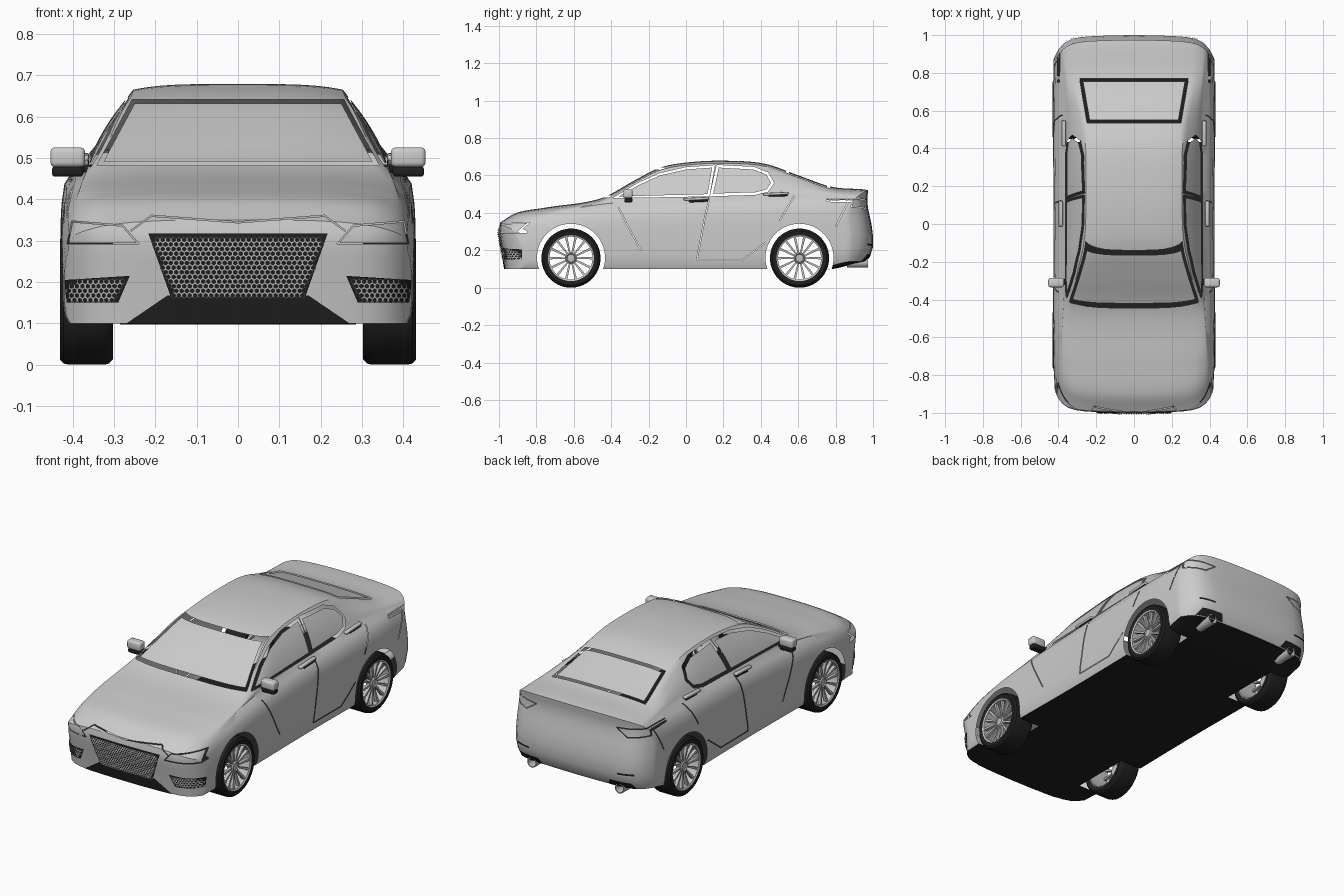
import bpy, bmesh, math
from mathutils import Vector

if "Cube" in bpy.data.objects:
    bpy.data.objects.remove(bpy.data.objects["Cube"])


def material(name, v):
    m = bpy.data.materials.new(name)
    m.diffuse_color = (v, v, v, 1)
    m.use_nodes = True
    m.node_tree.nodes["Principled BSDF"].inputs["Base Color"].default_value = m.diffuse_color
    return m


PAINT, BLACK, SILVER = material("grey_paint", .6), material("black_rubber", .014), material("silver", .55)
CUT = material("cut", 1)


def finish(bm, name, mats, angle=35):
    bmesh.ops.recalc_face_normals(bm, faces=bm.faces)
    me = bpy.data.meshes.new(name)
    bm.to_mesh(me)
    bm.free()
    for m in mats:
        me.materials.append(m)
    ob = bpy.data.objects.new(name, me)
    bpy.context.collection.objects.link(ob)
    bpy.ops.object.select_all(action='DESELECT')
    ob.select_set(True)
    bpy.context.view_layer.objects.active = ob
    bpy.ops.object.shade_smooth_by_angle(angle=math.radians(angle))
    return ob


def curve(pts, t):
    """Smooth interpolation through (t, value) points."""
    n = len(pts) - 1
    slope = lambda i: ((pts[min(i + 1, n)][1] - pts[max(i - 1, 0)][1]) /
                       (pts[min(i + 1, n)][0] - pts[max(i - 1, 0)][0]))
    i = max([k for k in range(n) if pts[k][0] <= t] or [0])
    (a, va), (b, vb) = pts[i], pts[i + 1]
    h = b - a
    u = min(1, max(0, (t - a) / h))
    return ((2*u**3 - 3*u*u + 1) * va + (u**3 - 2*u*u + u) * h * slope(i)
            + (3*u*u - 2*u**3) * vb + (u**3 - u*u) * h * slope(i + 1))


# ---- body profiles along the length
TOP = [(-1, .35), (-.913, .40), (-.753, .428), (-.46, .476), (-.278, .572), (-.14, .642), (.02, .671),
       (.21, .679), (.42, .663), (.61, .597), (.78, .54), (.97, .526), (1, .522)]
EDGE_Z = [(-1, .335), (-.9, .388), (-.75, .415), (-.46, .464), (-.278, .56), (-.14, .628), (.02, .657),
          (.21, .665), (.42, .649), (.61, .584), (.78, .528), (1, .512)]
EDGE_X = [(-1, .33), (-.5, .35), (-.3, .31), (-.1, .265), (.05, .255), (.3, .255), (.5, .262), (.78, .32), (1, .33)]
BELT_X = [(-1, .40), (-.75, .395), (-.46, .375), (0, .365), (.4, .36), (.78, .37), (1, .385)]
BELT_Z = [(-1, .31), (-.9, .355), (-.75, .39), (-.46, .445), (0, .48), (.4, .50), (.78, .50), (1, .485)]
WIDTH = [(-1, .42), (-.7, .43), (0, .425), (.6, .43), (1, .425)]
BOTTOM = [(-1, .1), (.6, .1), (.8, .1), (1, .14)]
NOSE = [(.1, .03), (.2, .015), (.3, 0), (.36, .008)]
TAIL = [(.1, .07), (.16, .02), (.22, 0), (.32, .005), (.45, .03), (.53, .025)]


def end_y(x, z, t):
    """Round the nose and the tail in plan and in profile."""
    q = abs(x) / .43
    u = max(0, (abs(t) - .6) / .4)
    w = u * u * (3 - 2 * u)
    d = w * (.02 * q**2 + .12 * q**10) + w * w * curve(NOSE if t < 0 else TAIL, z)
    return t - math.copysign(d, t)


def half_section(t):
    w, xb, zb = curve(WIDTH, t), curve(BELT_X, t), curve(BELT_Z, t)
    xr, zr, zt, z0 = curve(EDGE_X, t), curve(EDGE_Z, t), curve(TOP, t), curve(BOTTOM, t)
    rows = [(0, w - .015), (.08, w - .004), (.22, w), (.4, w), (.58, w), (.72, w - .003),
            (.84, w - .010), (.94, w + (xb - w) * .55), (1, xb)]
    pts = [(x, z0 + (zb - z0) * f) for f, x in rows]
    for k in range(1, 8):
        v = k / 7
        pts.append((xb + (xr - xb) * v + .010 * math.sin(math.pi * v), zb + (zr - zb) * v))
    for u in (.06, .14, .26, .42, .6, .8, 1):
        pts.append((xr * (1 - u), zr + (zt - zr) * (1 - (1 - u)**4)))
    return pts


def skin(bm, grid):
    vs = [[bm.verts.new(p) for p in row] for row in grid]
    for a, b in zip(vs, vs[1:]):
        for i in range(len(a) - 1):
            bm.faces.new((a[i], a[i + 1], b[i + 1], b[i]))


def build_body():
    bm = bmesh.new()
    N, K = 66, 18
    ts = [.65 * u + .35 * math.sin(math.pi * u / 2) for u in (2 * i / N - 1 for i in range(N + 1))]
    secs = [half_section(t) for t in ts]
    place = lambda x, z, t: (x, end_y(x, z, t), z)
    across = [math.sin(math.pi / 2 * (2 * k / K - 1)) for k in range(K + 1)]
    for s in (1, -1):
        skin(bm, [[place(s * x, z, t) for x, z in sec] for t, sec in zip(ts, secs)])
    skin(bm, [[place(sec[0][0] * a, sec[0][1], t) for a in across] for t, sec in zip(ts, secs)])
    for i in (0, -1):
        skin(bm, [[place(x * a, z, ts[i]) for a in across] for x, z in secs[i]])
    bmesh.ops.remove_doubles(bm, verts=bm.verts, dist=1e-5)
    bmesh.ops.recalc_face_normals(bm, faces=bm.faces)
    for f in bm.faces:  # dark underside
        f.material_index = int(f.normal.z < -.7 and f.calc_center_median().z < .2)
    return finish(bm, "body_shell", [PAINT, BLACK, CUT])


def subtract(body, cutter):
    m = body.modifiers.new("cut", 'BOOLEAN')
    m.operation, m.solver, m.object = 'DIFFERENCE', 'EXACT', cutter
    bpy.context.view_layer.objects.active = body
    bpy.ops.object.modifier_apply(modifier=m.name)
    bpy.data.objects.remove(cutter)


def gap(body, path, w, axis, d0, d1, closed=True):
    """Cut a gap of width w along a path seen along one axis."""
    P = [Vector(p) for p in path]
    n = len(P)
    if closed and sum(P[i - 1].cross(P[i]) for i in range(n)) < 0:
        P.reverse()
    to3 = {'x': lambda p, d: (d, p.x, p.y), 'y': lambda p, d: (p.x, d, p.y), 'z': lambda p, d: (p.x, p.y, d)}[axis]
    bm = bmesh.new()
    quads = []
    for i, p in enumerate(P):
        a = (p - P[i - 1]).normalized() if closed or i else (P[1] - p).normalized()
        b = (P[(i + 1) % n] - p).normalized() if closed or i < n - 1 else a
        t = (a + b).normalized()
        o = p + Vector((t.y, -t.x)) * (w / max(.35, t.dot(a)))
        quads.append([bm.verts.new(to3(q, d)) for q, d in ((p, d0), (o, d0), (o, d1), (p, d1))])
    for i in range(0 if closed else 1, n):
        for k in range(4):
            A, B = quads[i - 1], quads[i]
            bm.faces.new((A[k], A[k - 1], B[k - 1], B[k]))
    if not closed:
        bm.faces.new(quads[0])
        bm.faces.new(quads[-1])
    for f in bm.faces:
        f.material_index = 2
    subtract(body, finish(bm, "cutter", [PAINT, BLACK, CUT]))


def lathe(name, profile, mat, place, segs=48):
    bm = bmesh.new()
    loop = profile + profile[:1]
    skin(bm, [[place(r * math.cos(a), r * math.sin(a), d) for r, d in loop]
              for a in (2 * math.pi * i / segs for i in range(segs + 1))])
    bmesh.ops.remove_doubles(bm, verts=bm.verts, dist=1e-6)
    return finish(bm, name, [mat])


def box(name, loc, size, mat, bevel, tilt=0):
    bm = bmesh.new()
    bmesh.ops.create_cube(bm, size=1)
    for v in bm.verts:
        v.co = Vector(v.co) * Vector((1, 1, 1)).length / math.sqrt(3)
        v.co = Vector((v.co.x * size[0], v.co.y * size[1], v.co.z * size[2]))
    bmesh.ops.bevel(bm, geom=bm.edges[:], offset=bevel, segments=3, profile=.5, affect='EDGES')
    ob = finish(bm, name, [mat])
    ob.location, ob.rotation_euler = loc, (tilt, 0, 0)


def patch(name, quad, mat, end, off=.004):
    """Thin plate following the nose (end=-1) or tail (end=1)."""
    a, b, c, d = [Vector(p) for p in quad]
    bm = bmesh.new()
    rows = [[a.lerp(b, i / 20).lerp(d.lerp(c, i / 20), j / 6) for i in range(21)] for j in range(7)]
    skin(bm, [[(p.x, end_y(p.x, p.y, end) + end * off, p.y) for p in r] for r in rows])
    finish(bm, name, [mat])


def honeycomb(name, quad, r=.0075):
    Q = [Vector(p) for p in quad]
    turn = 1 if (Q[1] - Q[0]).cross(Q[2] - Q[1]) > 0 else -1
    bm = bmesh.new()
    for j in range(-2, 40):
        for i in range(-45, 46):
            c = Vector(((i + j % 2 / 2) * r * 1.732, .1 + j * r * 1.5))
            if min(turn * (Q[k] - Q[k - 1]).normalized().cross(c - Q[k - 1]) for k in range(4)) < r * .7:
                continue
            ring = [[(p.x, end_y(p.x, p.y, -1) - .008, p.y) for p in
                     (c + Vector((math.sin(h), math.cos(h))) * r * f for h in (math.pi / 3 * k for k in range(7)))]
                    for f in (1, .66)]
            skin(bm, ring)
    bmesh.ops.remove_doubles(bm, verts=bm.verts, dist=1e-4)
    finish(bm, name, [SILVER])


body = build_body()
AXLES = ((-.615, "front"), (.607, "rear"))
SIDES = ((1, "left"), (-1, "right"))

# ---- wheel arches, window gaps and panel seams
FRONT_WIN = [(-.36, .488), (-.25, .55), (-.14, .60), (0, .632), (.14, .642), (.115, .5)]
REAR_WIN = [(.145, .503), (.175, .642), (.36, .632), (.43, .605), (.455, .56), (.43, .525), (.37, .51)]
SEAMS = [[(-.36, .43), (-.24, .20)], [(.125, .47), (.10, .36), (.06, .15), (.30, .15), (.42, .24)],
         [(.50, .36), (.575, .49)], [(.80, .33), (.87, .47)]]
for s, side in SIDES:
    for y, end in AXLES:
        bm = bmesh.new()
        rim = [(y + .182 * math.cos(a), .16 + .182 * math.sin(a)) for a in (math.pi * i / 28 for i in range(56))]
        loops = [[bm.verts.new((s * d, *p)) for p in rim] for d in (.285, .6)]
        for i in range(56):
            bm.faces.new((loops[0][i - 1], loops[0][i], loops[1][i], loops[1][i - 1]))
        for l in loops:
            bm.faces.new(l)
        for f in bm.faces:
            f.material_index = 2
        subtract(body, finish(bm, "cutter", [PAINT, BLACK, CUT]))
    gap(body, FRONT_WIN, .012, 'x', s * .15, s * .6)
    gap(body, REAR_WIN, .014, 'x', s * .15, s * .6)
    for seam in SEAMS:
        gap(body, seam, .004, 'x', s * .34, s * .6, False)
    gap(body, [(s * .245, .295), (s * .41, .295), (s * .40, .345), (s * .28, .335)], .003, 'y', -1.1, -.75)
    gap(body, [(s * .25, .465), (s * .40, .475), (s * .405, .435), (s * .31, .425)], .003, 'y', .75, 1.1)
gap(body, [(-.325, .492), (.325, .492), (.25, .632), (-.25, .632)], .010, 'y', -.7, 0)
gap(body, [(-.27, .755), (.27, .755), (.235, .55), (-.235, .55)], .016, 'z', .4, .8)
gap(body, [(-.26, .325), (-.21, .362), (0, .346), (.21, .362), (.26, .325)], .003, 'y', -1.1, -.8, False)
bm = bmesh.new()
bm.from_mesh(body.data)
bmesh.ops.delete(bm, geom=[f for f in bm.faces if f.material_index == 2], context='FACES')
bm.to_mesh(body.data)
bm.free()
body.data.materials.pop(index=2)
bpy.data.materials.remove(CUT)

# ---- grille, chin and bumper details
GRILLE = [(-.16, .157), (.16, .157), (.217, .318), (-.217, .318)]
patch("grille_back", GRILLE, BLACK, -1)
honeycomb("grille_mesh", GRILLE)
patch("front_chin", [(-.27, .1), (.27, .1), (.17, .168), (-.17, .168)], BLACK, -1, .003)
for s, side in SIDES:
    fog = [(s * .29, .15), (s * .415, .15), (s * .42, .205), (s * .262, .215)]
    patch(side + "_fog_grille_back", fog, BLACK, -1)
    honeycomb(side + "_fog_grille_mesh", fog)
    patch(side + "_exhaust_recess", [(s * .2, .142), (s * .36, .142), (s * .34, .18), (s * .22, .18)], BLACK, 1, .003)
    patch(side + "_rear_reflector", [(s * .27, .222), (s * .36, .226), (s * .36, .236), (s * .27, .232)], BLACK, 1, .003)
    lathe(side + "_exhaust_tip", [(.028, .86), (.028, .972), (.023, .972), (.022, .86)], SILVER,
          lambda a, b, d: (s * .27 + a, d, .135 + b), 24)

    # ---- mirrors and door handles
    box(side + "_mirror_shell", (s * .412, -.31, .502), (.084, .05, .048), PAINT, .012)
    box(side + "_mirror_base", (s * .412, -.308, .468), (.076, .042, .026), BLACK, .008)
    box(side + "_mirror_stalk", (s * .37, -.305, .475), (.04, .03, .02), BLACK, .005)
    for y, z, x, end in ((.055, .475, .388, "front"), (.48, .502, .372, "rear")):
        box(f"{side}_{end}_handle", (s * x, y, z), (.022, .135, .014), PAINT, .005, .05)
        box(f"{side}_{end}_handle_recess", (s * (x - .002), y + .012, z - .012), (.018, .10, .012), BLACK, .004, .05)

    # ---- wheels
    for y, end in AXLES:
        at = lambda a, b, d: (s * d, y + a, .158 + b)
        name = f"{side}_{end}_"
        lathe(name + "tyre", [(.121, .31), (.145, .303), (.155, .312), (.158, .325), (.158, .408), (.155, .422),
                              (.145, .431), (.123, .428)], BLACK, at, 56)
        lathe(name + "rim", [(.122, .31), (.123, .429), (.115, .425), (.117, .31)], SILVER, at, 56)
        lathe(name + "hub", [(0, .385), (.03, .385), (.032, .41), (.024, .418), (.02, .413), (0, .415)], SILVER, at, 24)
        bm = bmesh.new()
        for k in range(14):
            a = 2 * math.pi * k / 14
            ca, sa = math.cos(a), math.sin(a)
            ends = [[bm.verts.new(at(r * ca - h * sa, r * sa + h * ca, d))
                     for h, d in ((-w, x0), (w, x0), (w, x1), (-w, x1))]
                    for r, w, x0, x1 in ((.024, .004, .395, .412), (.119, .0065, .405, .422))]
            for i in range(4):
                bm.faces.new((ends[0][i - 1], ends[0][i], ends[1][i], ends[1][i - 1]))
            for e in ends:
                bm.faces.new(e)
        finish(bm, name + "spokes", [SILVER])
